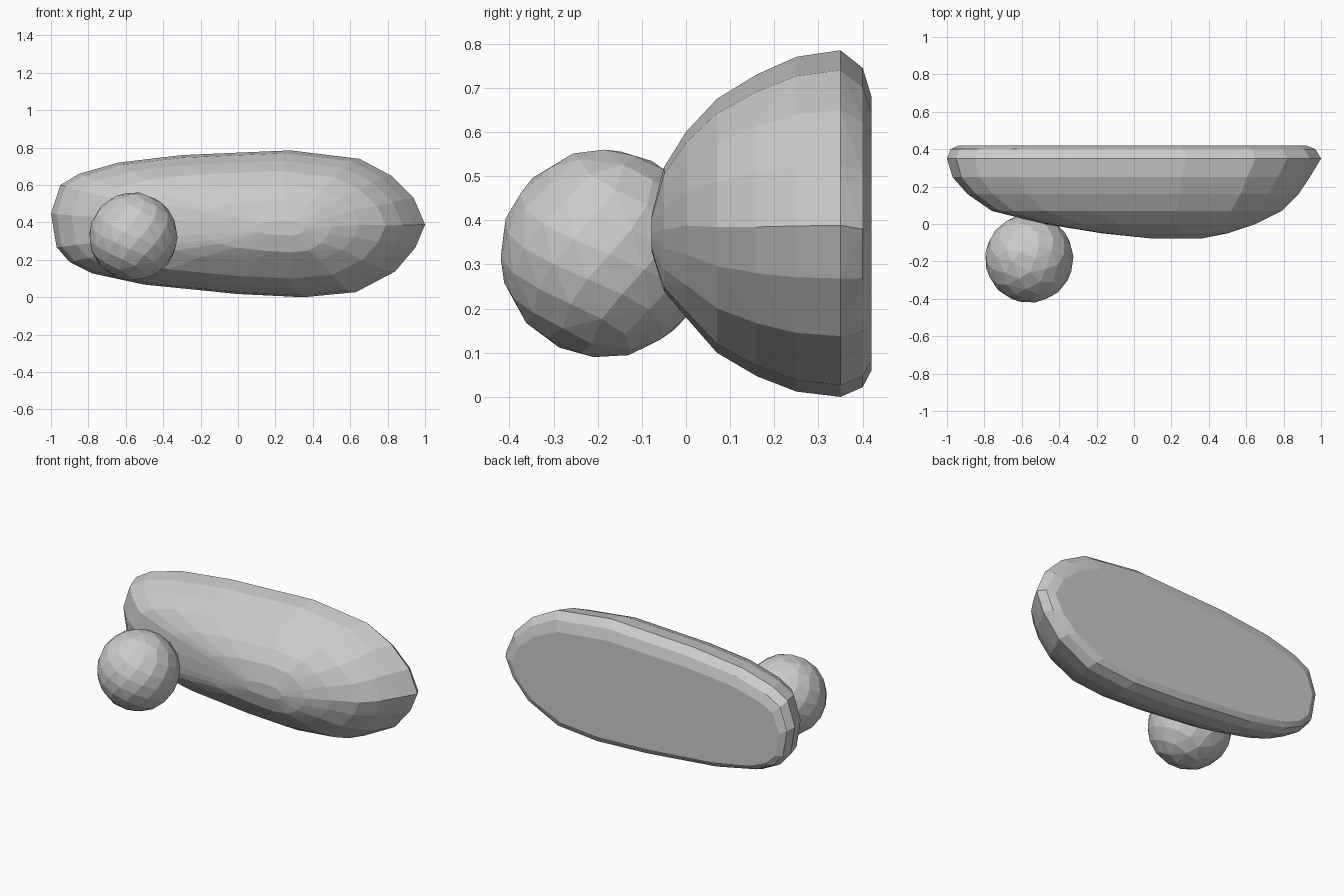
import bpy, bmesh, math

if "Cube" in bpy.data.objects:
    bpy.data.objects.remove(bpy.data.objects["Cube"])


def hull_object(name, points):
    """Faceted convex solid wrapped around a cloud of points."""
    bm = bmesh.new()
    for p in points:
        bm.verts.new(p)
    res = bmesh.ops.convex_hull(bm, input=bm.verts)
    junk = {e for e in res["geom_interior"] + res["geom_unused"]
            if isinstance(e, bmesh.types.BMVert)}
    bmesh.ops.delete(bm, geom=list(junk), context='VERTS')
    bmesh.ops.dissolve_limit(bm, angle_limit=math.radians(1),
                             verts=bm.verts, edges=bm.edges)
    bmesh.ops.recalc_face_normals(bm, faces=bm.faces)
    mesh = bpy.data.meshes.new(name)
    bm.to_mesh(mesh)
    bm.free()
    obj = bpy.data.objects.new(name, mesh)
    bpy.context.collection.objects.link(obj)
    return obj


# Front outline (x, z) of the long body at its widest
outline = [(-1, .45), (-.95, .60), (-.85, .66), (-.64, .72), (-.30, .76),
           (.28, .785), (.65, .74), (.82, .65), (.94, .53), (1, .39),
           (.95, .27), (.84, .14), (.63, .03), (.35, .003), (0, .02),
           (-.50, .07), (-.78, .13), (-.90, .19), (-.97, .27)]

# Layers from flat back to domed front: y, x min, x max, z min, z max
layers = [(.42, -.94, .92, .06, .68),
          (.40, -.98, .97, .022, .745),
          (.35, -1, 1, .0, .785),
          (.25, -.97, .94, .012, .77),
          (.16, -.89, .88, .047, .73),
          (.07, -.76, .79, .10, .675),
          (.0, -.48, .65, .18, .60),
          (-.05, -.17, .50, .24, .52),
          (-.078, .10, .36, .33, .41)]

points = []
for y, x0, x1, z0, z1 in layers:
    for x, z in outline:
        u, v = (x + 1) / 2, (z - .003) / .782
        points.append((x0 + u * (x1 - x0), y, z0 + v * (z1 - z0)))
hull_object("long_body", points)

# Faceted ball on the front, touching the body near its left end
count, radius = 110, .237
ball = []
for i in range(count):
    h = 1 - 2 * (i + .5) / count
    r = math.sqrt(1 - h * h)
    a = i * math.pi * (3 - math.sqrt(5))
    ball.append((-.56 + radius * r * math.cos(a),
                 -.185 + radius * r * math.sin(a),
                 .325 + radius * h))
hull_object("front_ball", ball)
